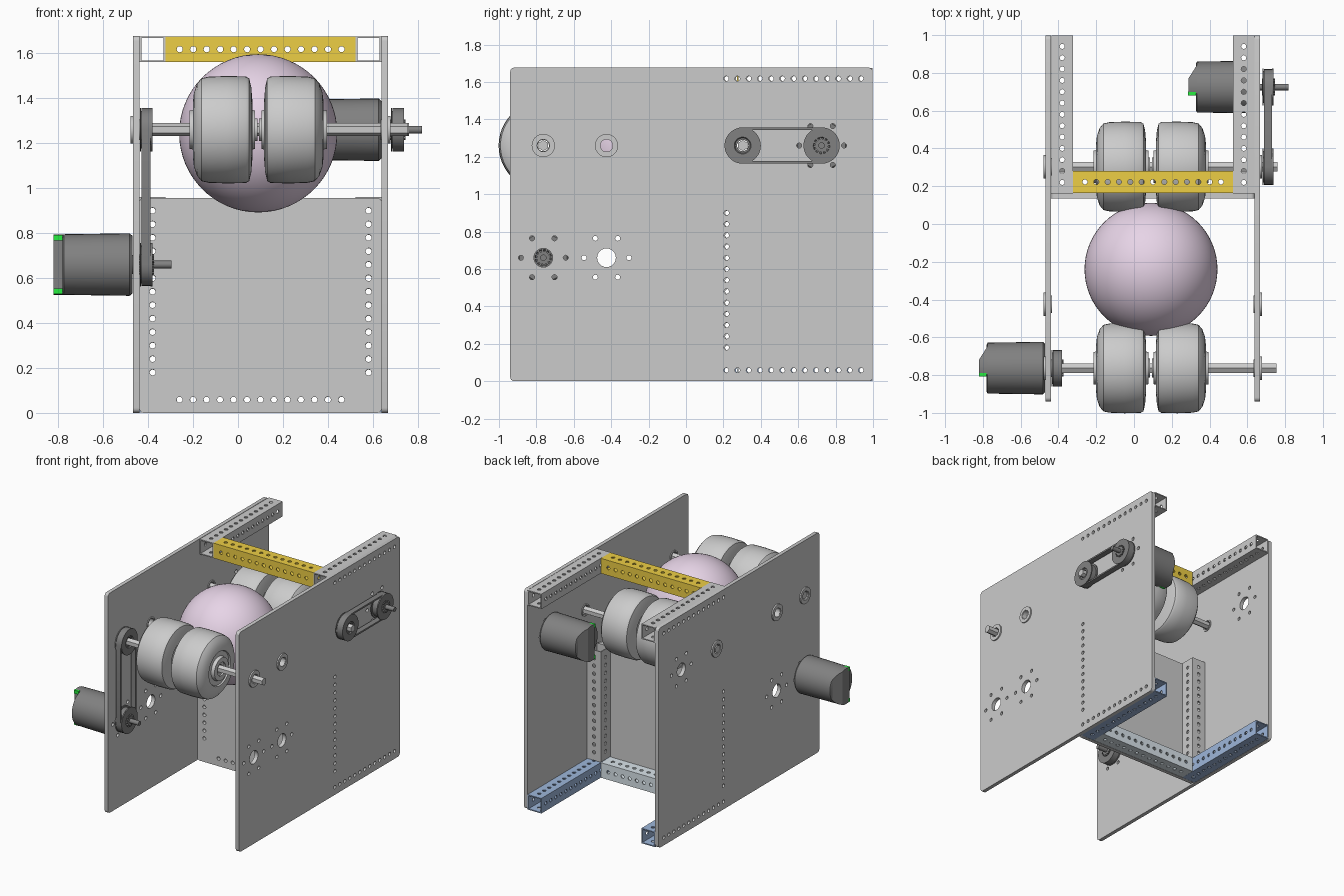
import bpy, bmesh
from math import pi, cos, sin, radians
from mathutils import Matrix, Vector

if "Cube" in bpy.data.objects:
    bpy.data.objects.remove(bpy.data.objects["Cube"])

X, Y, Z = Vector((1, 0, 0)), Vector((0, 1, 0)), Vector((0, 0, 1))
COLORS = {'yellow': (0.85, 0.62, 0.06), 'blue': (0.34, 0.47, 0.70), 'pale_blue': (0.70, 0.78, 0.83),
          'pink': (0.80, 0.66, 0.80), 'dark': (0.22, 0.22, 0.22), 'green': (0.02, 0.85, 0.05)}
MATS = {}
for k, c in COLORS.items():
    MATS[k] = bpy.data.materials.new(k)
    MATS[k].diffuse_color = (*c, 1)


def frame(origin, ax, ay):
    m = Matrix((ax, ay, ax.cross(ay))).transposed().to_4x4()
    m.translation = origin
    return m


def finish(name, bm, color=None, smooth=True):
    bmesh.ops.remove_doubles(bm, verts=bm.verts, dist=1e-5)
    bmesh.ops.recalc_face_normals(bm, faces=bm.faces)
    me = bpy.data.meshes.new(name)
    for f in bm.faces:
        f.smooth = smooth
    bm.to_mesh(me)
    bm.free()
    if smooth:
        me.set_sharp_from_angle(angle=radians(32))
    if color:
        me.materials.append(MATS[color])
    ob = bpy.data.objects.new(name, me)
    bpy.context.collection.objects.link(ob)
    return ob


def circle(x, y, r, n=12):
    return [(x + r * cos(2 * pi * i / n), y + r * sin(2 * pi * i / n)) for i in range(n)]


def round_rect(x0, x1, y0, y1, r, n=4):
    pts = []
    for cx, cy, a in ((x1 - r, y1 - r, 0), (x0 + r, y1 - r, 1), (x0 + r, y0 + r, 2), (x1 - r, y0 + r, 3)):
        pts += [(cx + r * cos((a + i / n) * pi / 2), cy + r * sin((a + i / n) * pi / 2)) for i in range(n + 1)]
    return pts


def rect(w, h):
    return [(-w / 2, -h / 2), (w / 2, -h / 2), (w / 2, h / 2), (-w / 2, h / 2)]


def panel(bm, outline, holes, thick, mat):
    """Flat sheet with holes, added to bm."""
    cu = bpy.data.curves.new('sheet', 'CURVE')
    cu.dimensions, cu.fill_mode, cu.extrude = '2D', 'BOTH', thick / 2
    for loop in [outline] + holes:
        sp = cu.splines.new('POLY')
        sp.points.add(len(loop) - 1)
        for p, (x, y) in zip(sp.points, loop):
            p.co = (x, y, 0, 1)
        sp.use_cyclic_u = True
    ob = bpy.data.objects.new('sheet', cu)
    bpy.context.collection.objects.link(ob)
    ev = ob.evaluated_get(bpy.context.evaluated_depsgraph_get())
    me = bpy.data.meshes.new_from_object(ev)
    me.transform(mat)
    bm.from_mesh(me)
    bpy.data.meshes.remove(me)
    bpy.data.objects.remove(ob)
    bpy.data.curves.remove(cu)


def lathe(name, profile, y, z, color=None, n=40, closed=True, smooth=True):
    """Turn an (x, r) profile about the x direction through y, z."""
    bm = bmesh.new()
    vs = [bm.verts.new((x, 0, r)) for x, r in profile]
    es = [bm.edges.new(p) for p in zip(vs, vs[1:] + vs[:1] if closed else vs[1:])]
    bmesh.ops.spin(bm, geom=vs + es, cent=(0, 0, 0), axis=X, angle=2 * pi, steps=n)
    bmesh.ops.translate(bm, verts=bm.verts, vec=(0, y, z))
    return finish(name, bm, color, smooth)


def rod(name, x0, x1, r, y, z, color=None, n=24):
    return lathe(name, [(x0, 0), (x0, r), (x1, r), (x1, 0)], y, z, color, n, False, n > 8)


HOLE, PITCH, S, WALL = 0.0135, 0.06, 0.115, 0.008
ROW = [(i - 6) * PITCH for i in range(13)]
AZ, FY, MY, RY, DY, LZ = 1.26, -0.763, -0.425, 0.303, 0.725, 0.66   # axle and motor positions


# square tubes with hole rows on all four walls
def tube(name, centre, axis, side, length, color=None):
    bm = bmesh.new()
    other = axis.cross(side)
    holes = [circle(u, 0, HOLE) for u in ROW]
    for a, b, w in ((side, other, S), (other, side, S - 2 * WALL)):
        for s in (-1, 1):
            o = Vector(centre) + b * s * (S - WALL) / 2
            panel(bm, rect(length, w), holes, WALL, frame(o, axis, a))
    return finish(name, bm, color)


for tag, x in (('left', -0.38), ('right', 0.581)):
    tube('top_rail_' + tag, (x, 0.58, 1.618), Y, X, 0.835)
    tube('bottom_rail_' + tag, (x, 0.58, 0.0585), Y, X, 0.835, 'blue')
    tube('upright_' + tag, (x, 0.2225, 0.539), Z, X, 0.842)
tube('top_cross_tube', (0.1005, 0.2225, 1.618), X, Y, 0.845, 'yellow')
tube('bottom_cross_tube', (0.1005, 0.2225, 0.0585), X, Y, 0.845, 'pale_blue')

# side plates with bearing, motor and rail holes
holes = [circle(0.575 + u, z, HOLE) for u in ROW for z in (0.0585, 1.618)]
holes += [circle(0.2165, 0.54 + u, HOLE) for u in ROW]
holes += [circle(y, AZ, 0.045, 24) for y in (FY, MY, RY)]
for y, z in ((FY, LZ), (MY, LZ), (DY, AZ)):
    holes.append(circle(y, z, 0.05, 24))
    holes += [circle(y + 0.12 * cos(k * pi / 3), z + 0.12 * sin(k * pi / 3), HOLE) for k in range(6)]
for tag, x in (('left', -0.4535), ('right', 0.6535)):
    bm = bmesh.new()
    panel(bm, round_rect(-0.94, 0.998, 0, 1.677, 0.022), holes, 0.029, frame(Vector((x, 0, 0)), Y, Z))
    finish('side_plate_' + tag, bm)

# back plate
holes = [circle(x, 0.54 + u, HOLE) for u in ROW for x in (-0.38, 0.581)]
holes += [circle(0.1 + u, 0.0585, HOLE) for u in ROW]
bm = bmesh.new()
panel(bm, round_rect(-0.439, 0.639, 0, 0.957, 0.02), holes, 0.028, frame(Vector((0, 0.15, 0)), X, Z))
finish('back_plate', bm)

# flanged bearings in both side plates
for tag, face, s in (('left', -0.468, -1), ('right', 0.668, 1)):
    for i, y in enumerate((FY, MY, RY)):
        prof = [(face + s * u, r) for u, r in ((0.01, 0.036), (0.01, 0.062), (0, 0.062), (0, 0.046),
                                               (-0.035, 0.046), (-0.035, 0.036))]
        lathe(f'bearing_{tag}_{i}', prof, y, AZ)
        lathe(f'bearing_core_{tag}_{i}', [(face + s * 0.006, 0.033), (face + s * 0.006, 0.037),
                                          (face - s * 0.03, 0.037), (face - s * 0.03, 0.033)], y, AZ)

# wheels in pairs, mirrored about x = 0.09, on hexagonal axles
wheel = [(-0.292, 0.03), (-0.292, 0.05), (-0.305, 0.05), (-0.305, 0.085), (-0.28, 0.09), (-0.28, 0.125),
         (-0.29, 0.13), (-0.286, 0.165), (-0.272, 0.205), (-0.252, 0.229), (-0.22, 0.236), (-0.14, 0.239),
         (-0.055, 0.237), (-0.04, 0.228), (-0.031, 0.19), (-0.026, 0.13), (-0.035, 0.125), (-0.035, 0.09),
         (-0.014, 0.085), (-0.014, 0.05), (-0.004, 0.05), (-0.004, 0.03)]
for tag, y, x0, x1 in (('front', FY, -0.47, 0.755), ('rear', RY, -0.478, 0.76)):
    for side, s in (('left', 1), ('right', -1)):
        lathe(f'wheel_{tag}_{side}', [(0.09 + s * x, r) for x, r in wheel], y, AZ, n=48)
    rod(f'axle_{tag}', x0, x1, 0.029, y, AZ, n=6)

# ball
bm = bmesh.new()
bmesh.ops.create_uvsphere(bm, u_segments=64, v_segments=32, radius=0.352,
                          matrix=Matrix.Translation((0.09, -0.24, 1.244)))
finish('ball', bm, 'pink')


# motors: cylinder, cut-away rear cap, signal lights and output shaft
def motor(name, face, y, z, shaft_end):
    R = 0.139
    lathe(name + '_body', [(face, 0), (face, 0.128), (face - 0.012, R), (face - 0.305, R * 0.97),
                           (face - 0.31, 0.125), (face - 0.31, 0)], y, z, 'dark', 36, False)
    bm = bmesh.new()
    bmesh.ops.create_cone(bm, cap_ends=True, segments=36, radius1=R * 0.97, radius2=R * 0.97, depth=0.07,
                          matrix=Matrix.Translation((-0.315, 0, 0)) @ Matrix.Rotation(pi / 2, 4, 'Y'))
    for co, no in (((0, -0.035, 0), (0, -1, 0)), ((-0.35, 0.045, 0), (-0.095, 0.06, 0))):
        geom = bm.verts[:] + bm.edges[:] + bm.faces[:]
        cut = bmesh.ops.bisect_plane(bm, geom=geom, plane_co=co, plane_no=no, clear_outer=True)['geom_cut']
        bmesh.ops.holes_fill(bm, edges=[e for e in cut if isinstance(e, bmesh.types.BMEdge)])
    bmesh.ops.translate(bm, verts=bm.verts, vec=(face, y, z))
    finish(name + '_cap', bm, 'dark')
    bm = bmesh.new()
    for s in (-1, 1):
        m = Matrix.Translation((face - 0.331, y - 0.034, z + s * 0.119)) @ Matrix.Diagonal((0.04, 0.02, 0.026, 1))
        bmesh.ops.create_cube(bm, size=1, matrix=m)
    finish(name + '_lights', bm, 'green', False)
    rod(name + '_shaft', face - 0.01, shaft_end, 0.017, y, z, 'dark')
    rod(name + '_boss', face - 0.01, face + 0.02, 0.042, y, z, 'dark')


motor('lower_motor', -0.47, FY, LZ, -0.296)
motor('upper_motor', 0.638, DY, AZ, 0.818)


# belt drives: flanged toothed pulleys, hub gears and a loop belt
def drive(name, x0, x1, a, b, along, across):
    for i, (y, z) in enumerate((a, b)):
        lathe(f'{name}_pulley_{i}', [(x0, 0.03), (x0, 0.097), (x0 + 0.006, 0.097), (x0 + 0.006, 0.084),
                                     (x1 - 0.008, 0.084), (x1 - 0.008, 0.097), (x1, 0.097), (x1, 0.045),
                                     (x1 - 0.008, 0.04), (x1 - 0.008, 0.03)], y, z, 'dark', 36)
    bm = bmesh.new()
    teeth = [(r * cos((k + d) * pi / 12), r * sin((k + d) * pi / 12)) for k in range(0, 24, 2)
             for r, d in ((0.045, 0), (0.045, 0.9), (0.034, 1.1), (0.034, 1.8))]
    panel(bm, teeth, [], x1 - x0 + 0.01, frame(Vector(((x0 + x1) / 2 + 0.003, *b)), Y, Z))
    finish(name + '_gear', bm, 'dark', False)
    pa, pb = Vector((0, *a)), Vector((0, *b))
    L = (pb - pa).length / 2

    def loop(r):
        return [((L if i < 13 else -L) + r * cos(t), r * sin(t))
                for i in range(26) for t in [-pi / 2 + (i if i < 13 else i - 1) * pi / 12]]
    bm = bmesh.new()
    mid = (pa + pb) / 2 + X * (x0 + x1) / 2
    panel(bm, loop(0.096), [loop(0.084)], x1 - x0 - 0.016, frame(mid, along, across))
    finish(name + '_belt', bm, 'dark')


drive('left_drive', -0.437, -0.381, (FY, AZ), (FY, LZ), Z, Y)
drive('right_drive', 0.68, 0.738, (RY, AZ), (DY, AZ), Y, Z)

for m in bpy.data.materials:
    if m.users and not m.is_grease_pencil:
        m.use_nodes = True
        m.node_tree.nodes["Principled BSDF"].inputs["Base Color"].default_value = m.diffuse_color
